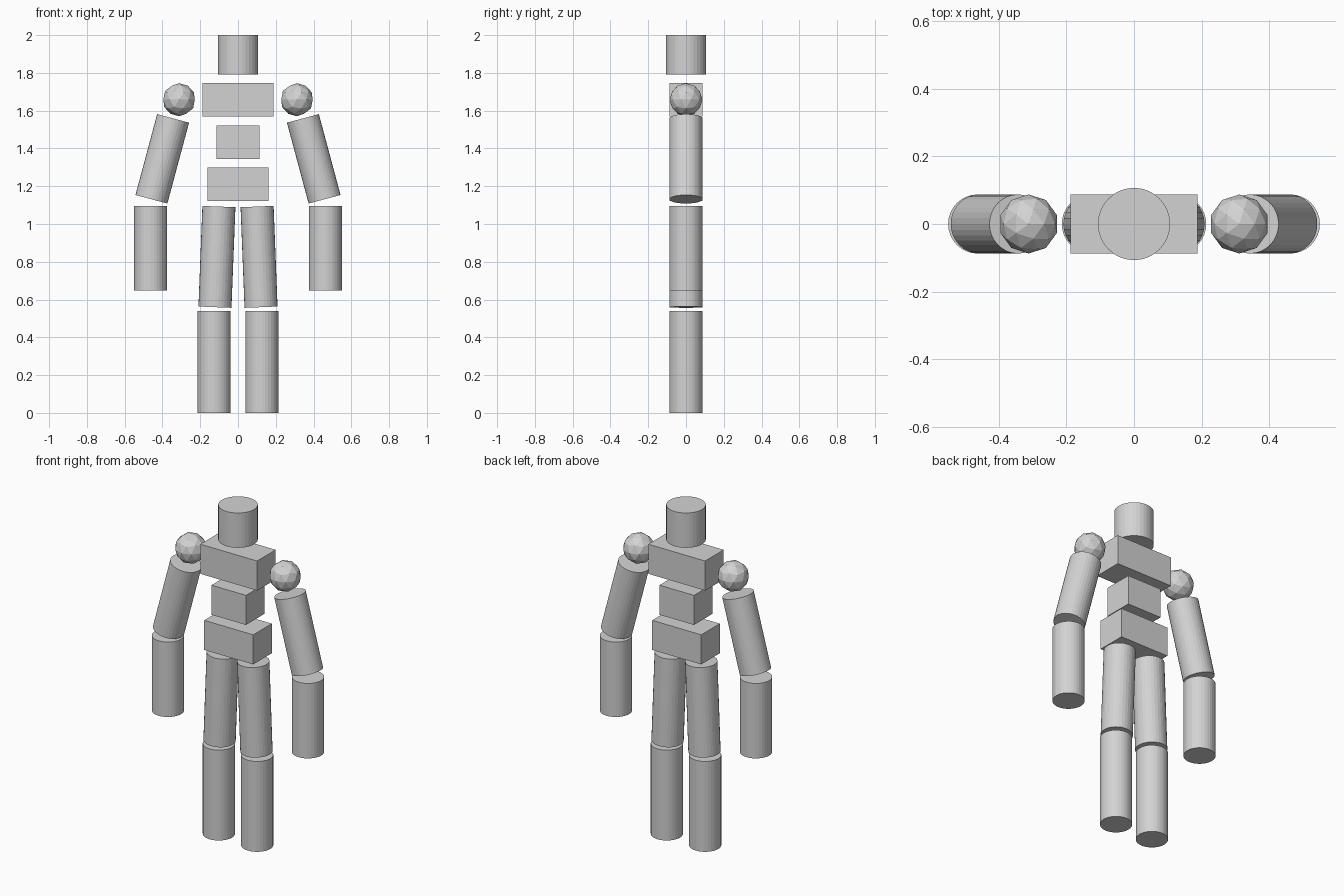
import bpy
import math

if "Cube" in bpy.data.objects:
    bpy.data.objects.remove(bpy.data.objects["Cube"])

grey = bpy.data.materials.new("plain grey")
grey.diffuse_color = (0.65, 0.65, 0.65, 1)
grey.use_nodes = True
grey.node_tree.nodes["Principled BSDF"].inputs["Base Color"].default_value = grey.diffuse_color

R = 0.0875  # limb radius, also half the torso depth


def finish(name):
    ob = bpy.context.object
    ob.name = name
    ob.data.materials.append(grey)
    return ob


def block(name, half_width, z0, z1):
    bpy.ops.mesh.primitive_cube_add(size=1, location=(0, 0, (z0 + z1) / 2))
    bpy.context.object.scale = (2 * half_width, 2 * R, z1 - z0)
    finish(name)


def limb(name, x, z, length, tilt=0.0, radius=R):
    bpy.ops.mesh.primitive_cylinder_add(
        vertices=32, radius=radius, depth=length,
        location=(x, 0, z), rotation=(0, math.radians(tilt), 0))
    finish(name)


# head and torso
limb("head", 0, 1.896, 0.208, radius=0.107)
block("chest", 0.188, 1.57, 1.747)
block("waist", 0.114, 1.345, 1.522)
block("hips", 0.162, 1.122, 1.299)

# arms and legs on both sides
for side, s in (("left", 1), ("right", -1)):
    bpy.ops.mesh.primitive_ico_sphere_add(
        subdivisions=2, radius=R, location=(s * 0.312, 0, 1.658))
    finish(side + "_shoulder")
    limb(side + "_upper_arm", s * 0.401, 1.345, 0.443, -s * 15)
    limb(side + "_forearm", s * 0.463, 0.872, 0.448)
    limb(side + "_thigh", s * 0.1115, 0.826, 0.533, -s * 2.25)
    limb(side + "_shin", s * 0.1265, 0.27, 0.54)
